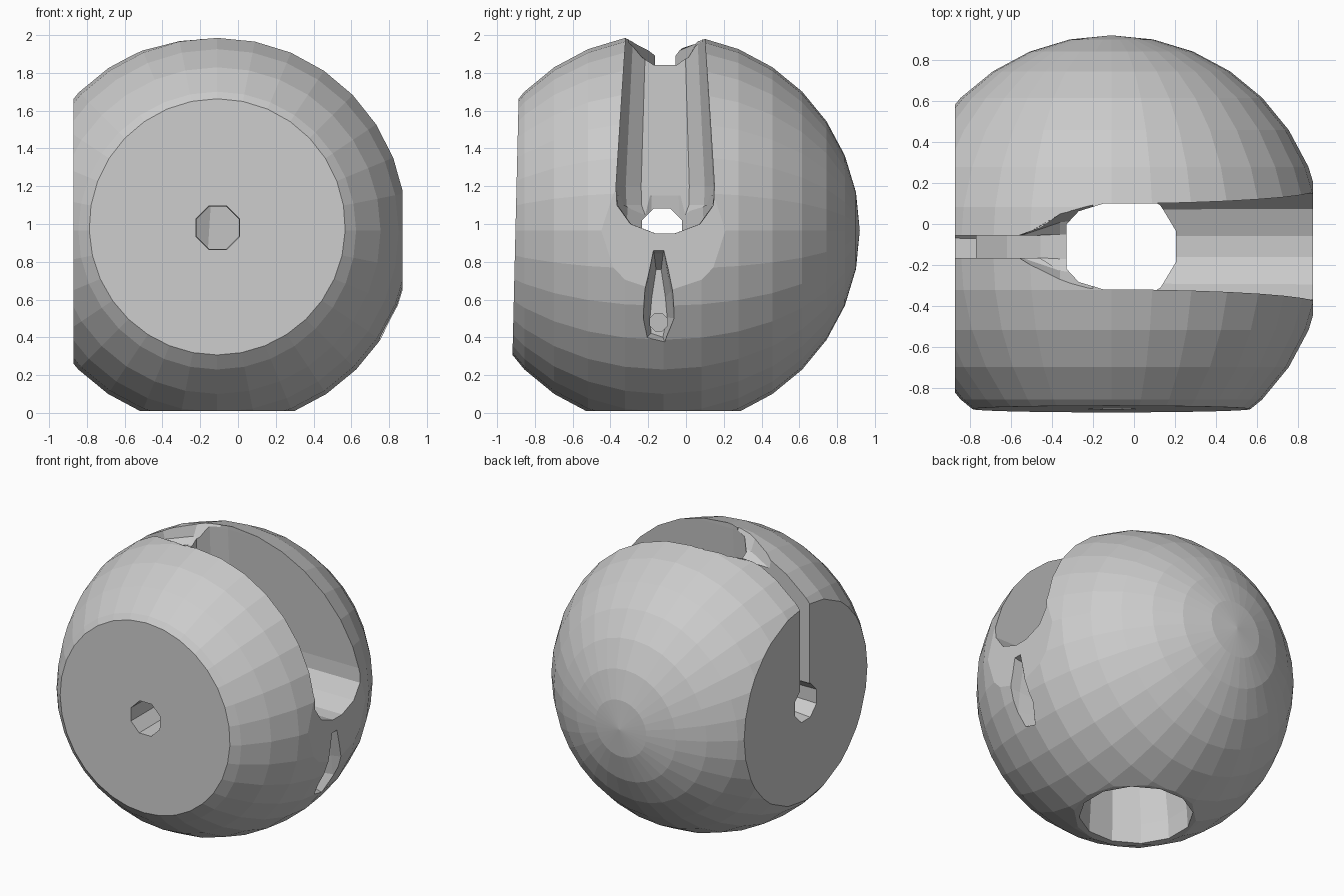
import bpy, bmesh
from math import cos, sin, pi
from mathutils import Vector, Matrix

if "Cube" in bpy.data.objects:
    bpy.data.objects.remove(bpy.data.objects["Cube"])

C = Vector((-0.11, -0.12, 0.965))   # ball centre
R = 1.04
MY = -0.11                          # mid plane of slot and grooves


def make_object(name, bm):
    bmesh.ops.recalc_face_normals(bm, faces=bm.faces[:])
    mesh = bpy.data.meshes.new(name)
    bm.to_mesh(mesh)
    bm.free()
    obj = bpy.data.objects.new(name, mesh)
    bpy.context.collection.objects.link(obj)
    return obj


def loft(name, sections):
    """Closed solid through matching rings of points."""
    bm = bmesh.new()
    rings = [[bm.verts.new(p) for p in s] for s in sections]
    n = len(rings[0])
    for a, b in zip(rings, rings[1:]):
        for i in range(n):
            j = (i + 1) % n
            bm.faces.new((a[i], a[j], b[j], b[i]))
    bm.faces.new(rings[0])
    bm.faces.new(rings[-1])
    return make_object(name, bm)


def circle(centre, r, n, axis):
    """Ring of n points around centre, facing the given axis."""
    pts = []
    for k in range(n):
        a = 2 * pi * (k + 0.5) / n
        u, v = r * cos(a), r * sin(a)
        off = {'X': (0, u, v), 'Y': (u, 0, v), 'Z': (u, v, 0)}[axis]
        pts.append(Vector(centre) + Vector(off))
    return pts


# Ball with poles along y, trimmed flat at front, left, bottom and right
bm = bmesh.new()
bmesh.ops.create_uvsphere(bm, u_segments=32, v_segments=16, radius=R,
                          matrix=Matrix.Translation(C) @ Matrix.Rotation(pi / 2, 4, 'X'))
for co, no in [((0, -0.902, 1.0), (0, -1, 0.024)),
               ((-0.872, 0, 1), (-1, 0, 0)),
               ((0, 0, 0.01), (0, 0, -1)),
               ((0.872, 0, 1), (1, 0, 0))]:
    geom = bm.verts[:] + bm.edges[:] + bm.faces[:]
    cut = bmesh.ops.bisect_plane(bm, geom=geom, plane_co=co, plane_no=no, clear_outer=True)
    edges = [e for e in cut['geom_cut'] if isinstance(e, bmesh.types.BMEdge)]
    bmesh.ops.holes_fill(bm, edges=edges, sides=0)
ball = make_object("slotted_ball", bm)

cutters = []

# Wide slot, open to the top and right, rounded in plan at its inner end
half = [(0.20, 2.2), (0.21, 1.95), (0.255, 1.2), (0.25, 1.1), (0.18, 1.0), (0.05, 0.95)]
outline = half + [(-y, z) for y, z in reversed(half)]
slot_stations = [(-0.33, 0.5), (-0.27, 0.82), (-0.15, 1.0), (1.2, 1.03)]
cutters.append(loft("slot_cutter", [[(x, MY + y * s, z) for y, z in outline]
                                    for x, s in slot_stations]))

# Tapered bore up from the bottom
cutters.append(loft("bore_cutter", [circle((-0.11, MY, -0.1), 0.38, 12, 'Z'),
                                    circle((-0.11, MY, 0.15), 0.365, 12, 'Z'),
                                    circle((-0.07, MY, 1.15), 0.275, 12, 'Z')]))

# Funnel valley from the slot into the left groove
funnel_stations = [(-0.2, 0.24, 0.06, 1.85), (-0.36, 0.2, 0.06, 1.84), (-0.56, 0.07, 0.05, 1.79)]
cutters.append(loft("funnel_cutter", [
    [(x, MY - w, 2.1), (x, MY - w * 0.9, 1.99), (x, MY - w * 0.5 - b * 0.3, b_z + 0.04),
     (x, MY - b, b_z), (x, MY + b, b_z), (x, MY + w * 0.5 + b * 0.3, b_z + 0.04),
     (x, MY + w * 0.9, 1.99), (x, MY + w, 2.1)]
    for x, w, b, b_z in funnel_stations]))

# Narrow groove over the shoulder and down the left face
path = [(-0.5, 2.1), (-0.45, 1.82), (-0.62, 1.71), (-0.77, 1.52), (-0.77, 0.98),
        (-1.1, 0.98), (-1.1, 2.1)]
cutters.append(loft("groove_cutter", [[(x, y, z) for x, z in path] for y in (-0.165, -0.055)]))

# Round holes in the left and front faces, running into the bore
cutters.append(loft("left_hole_cutter", [circle((-1.0, MY - 0.01, 0.96), 0.14, 8, 'X'),
                                         circle((-0.72, MY - 0.01, 0.97), 0.125, 8, 'X'),
                                         circle((-0.2, MY - 0.02, 0.98), 0.11, 8, 'X')]))
cutters.append(loft("front_hole_cutter", [circle((-0.107, -1.0, 0.98), 0.125, 8, 'Y'),
                                          circle((-0.107, -0.2, 0.98), 0.12, 8, 'Y')]))

# Small keyhole below the slot on the right side
key = [(-0.09, 0.38), (0.05, 0.35), (0.1, 0.5), (0.08, 0.65), (0.03, 0.86),
       (-0.03, 0.86), (-0.08, 0.65), (-0.1, 0.5)]
cutters.append(loft("keyhole_cutter", [
    [(x, -0.145 + y * s, 0.52 + (z - 0.52) * t) for y, z in key]
    for x, s, t in [(0.95, 1.05, 1.05), (0.80, 0.8, 0.95), (0.67, 0.45, 0.7)]]))
cutters.append(loft("key_bore_cutter", [circle((0.8, -0.145, 0.48), 0.05, 8, 'X'),
                                        circle((0.0, -0.145, 0.48), 0.05, 8, 'X')]))

# Carve the ball, then remove the cutters
bpy.context.view_layer.objects.active = ball
for cutter in cutters:
    cutter.hide_render = True
    mod = ball.modifiers.new(cutter.name, 'BOOLEAN')
    mod.operation = 'DIFFERENCE'
    mod.solver = 'EXACT'
    mod.object = cutter
    bpy.ops.object.modifier_apply(modifier=mod.name)
    bpy.data.objects.remove(cutter)
